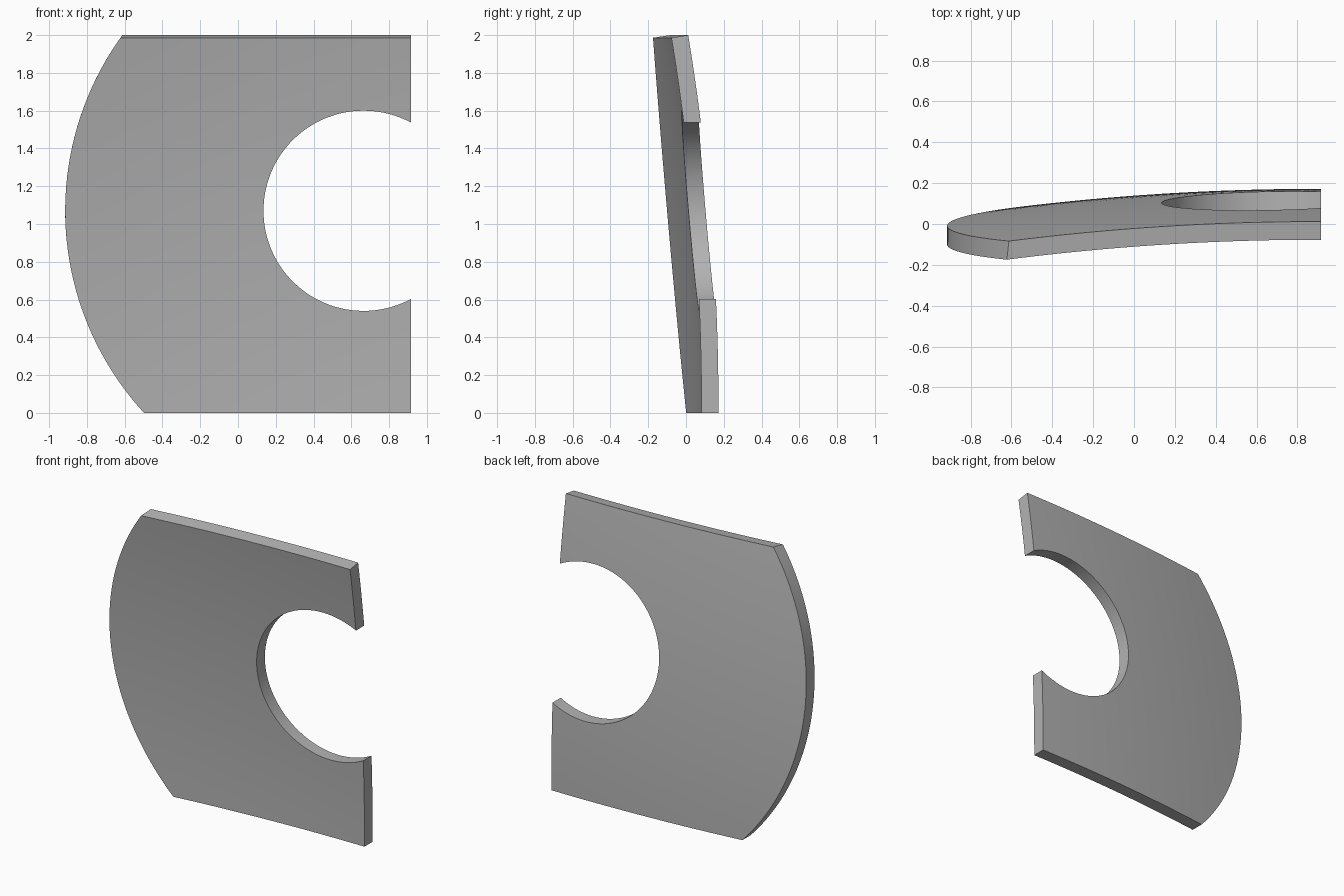
import bpy
import bmesh
from math import sin, cos, sqrt, atan2, pi
from mathutils import Vector

cube = bpy.data.objects.get("Cube")
if cube:
    bpy.data.objects.remove(cube)

# Plate dimensions
RIGHT = 0.915                       # straight right edge
CX, CZ = 0.665, 1.07                # shared centre of hole and outer arc
HOLE, OUTER = 0.53, 1.58            # hole and arc radii
DOME = 12.1                         # radius of the dished front face
THICK = 0.09
DOME_CENTRE = Vector((0.9, 0.082 - DOME, 0.03))
RINGS = 10


def on_dome(x, z, radius):
    dx, dz = x - DOME_CENTRE.x, z - DOME_CENTRE.z
    return Vector((x, DOME_CENTRE.y + sqrt(radius**2 - dx**2 - dz**2), z))


def arc_point(radius, angle):
    return Vector((CX + radius * cos(angle), CZ + radius * sin(angle)))


def spread(a, b, count):
    return [a + (b - a) * i / count for i in range(count)]


def boundaries(top):
    """Matching point lists along the hole and the outer outline."""
    def arc_angle(z):
        return atan2(z - CZ, -sqrt(OUTER**2 - (z - CZ)**2)) % (2 * pi)

    start = atan2(sqrt(HOLE**2 - (RIGHT - CX)**2), RIGHT - CX)
    upper, lower, end = arc_angle(top), arc_angle(0), 2 * pi - start
    angles = spread(start, upper, 24) + spread(upper, lower, 40) + spread(lower, end, 24) + [end]
    inner = [arc_point(HOLE, a) for a in angles]
    outer = spread(Vector((RIGHT, top)), arc_point(OUTER, upper), 24)
    outer += [arc_point(OUTER, a) for a in spread(upper, lower, 40)]
    outer += spread(arc_point(OUTER, lower), Vector((RIGHT, 0)), 24)
    outer.append(Vector((RIGHT, 0)))
    return inner, outer


bm = bmesh.new()


def layer(radius, top):
    inner, outer = boundaries(top)
    rows = []
    for a, b in zip(inner, outer):
        points = [a.lerp(b, i / RINGS) for i in range(RINGS + 1)]
        rows.append([bm.verts.new(on_dome(p.x, p.y, radius)) for p in points])
    for r, s in zip(rows, rows[1:]):
        for i in range(RINGS):
            bm.faces.new((r[i], r[i + 1], s[i + 1], s[i]))
    # Border loop of the layer
    return ([r[0] for r in rows] + rows[-1][1:]
            + [r[-1] for r in reversed(rows[:-1])] + rows[0][-2:0:-1])


# Front and back skins joined by a rim; the top edge is cut square to the dome
front = layer(DOME, 1.986)
back = layer(DOME + THICK, 2.0)
for i in range(len(front)):
    j = (i + 1) % len(front)
    bm.faces.new((front[i], front[j], back[j], back[i]))
bmesh.ops.recalc_face_normals(bm, faces=bm.faces)

mesh = bpy.data.meshes.new("curved_plate")
bm.to_mesh(mesh)
bm.free()
plate = bpy.data.objects.new("curved_plate", mesh)
bpy.context.collection.objects.link(plate)

# Plain grey finish
grey = bpy.data.materials.new("plain grey")
grey.use_nodes = True
colour = (0.45, 0.45, 0.45, 1)
grey.diffuse_color = colour
grey.node_tree.nodes["Principled BSDF"].inputs["Base Color"].default_value = colour
mesh.materials.append(grey)

bpy.ops.object.select_all(action="DESELECT")
plate.select_set(True)
bpy.context.view_layer.objects.active = plate
bpy.ops.object.shade_smooth_by_angle()
